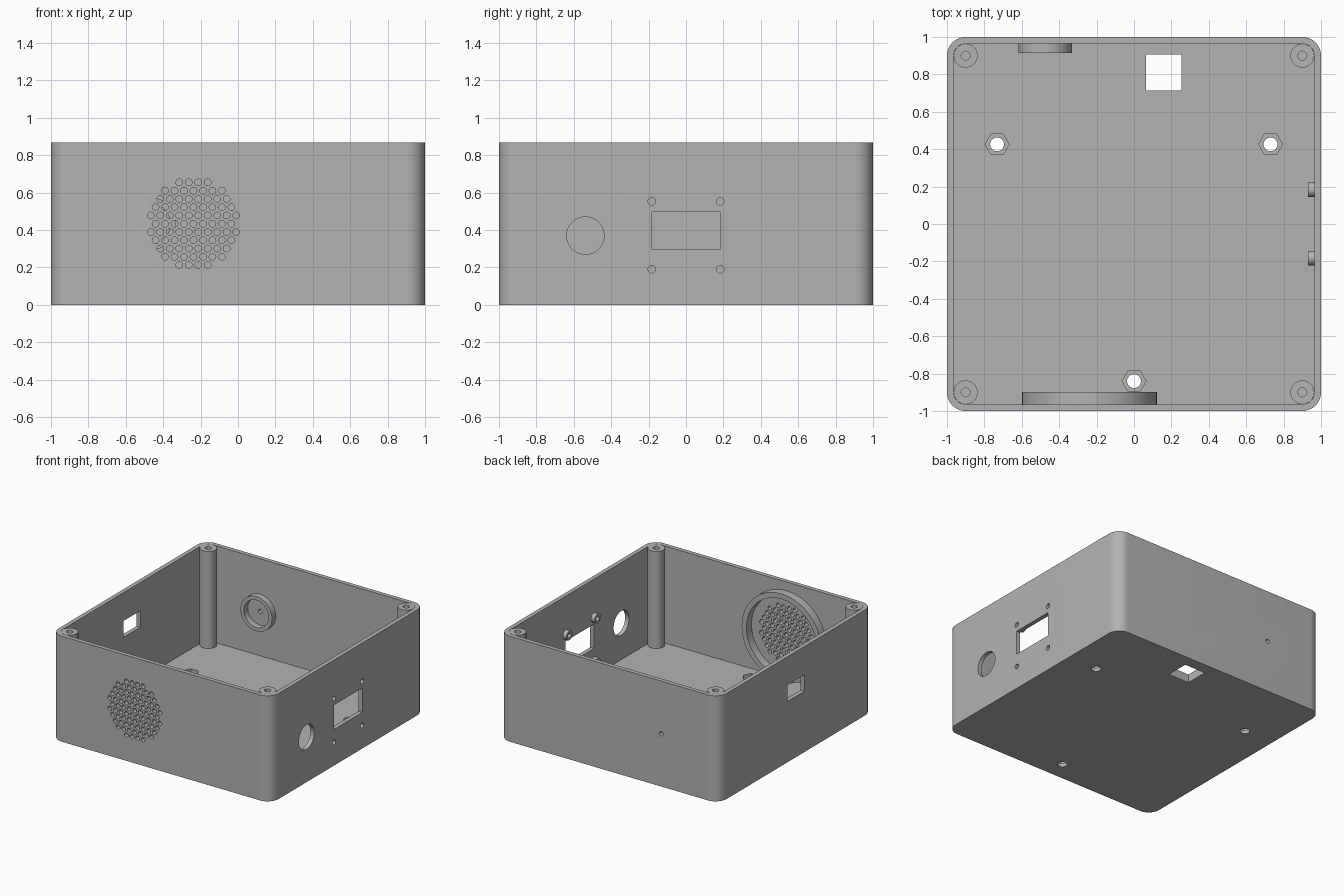
import bpy, bmesh, math
from mathutils import Matrix, Vector

H, WALL, FLOOR, RADIUS, POST = 0.867, 0.035, 0.07, 0.1, 0.9
MID = H / 2

old = bpy.data.objects.get("Cube")
if old:
    bpy.data.objects.remove(old, do_unlink=True)

grey = bpy.data.materials.new("plain grey")
grey.use_nodes = True
colour = (0.45, 0.45, 0.45, 1)
grey.diffuse_color = colour
grey.node_tree.nodes["Principled BSDF"].inputs["Base Color"].default_value = colour

# Rotations that turn a z-axis shape onto another axis
UP = Matrix.Identity(4)
ALONG_X = Matrix.Rotation(math.pi / 2, 4, "Y")
ALONG_Y = Matrix.Rotation(-math.pi / 2, 4, "X")


def finish(name, bm):
    bmesh.ops.recalc_face_normals(bm, faces=bm.faces)
    mesh = bpy.data.meshes.new(name)
    bm.to_mesh(mesh)
    bm.free()
    mesh.materials.append(grey)
    obj = bpy.data.objects.new(name, mesh)
    bpy.context.collection.objects.link(obj)
    return obj


def smooth(obj):
    bpy.ops.object.select_all(action="DESELECT")
    obj.select_set(True)
    bpy.context.view_layer.objects.active = obj
    bpy.ops.object.shade_smooth_by_angle(angle=math.radians(30))


def add_rod(bm, centre, turn, radius, length, sides=32, twist=0):
    place = Matrix.Translation(centre) @ turn @ Matrix.Rotation(twist, 4, "Z")
    bmesh.ops.create_cone(bm, cap_ends=True, segments=sides, radius1=radius,
                          radius2=radius, depth=length, matrix=place)


def add_block(bm, centre, size):
    place = Matrix.Translation(centre) @ Matrix.Diagonal((*size, 1))
    bmesh.ops.create_cube(bm, size=1, matrix=place)


def rounded_block(name, half, radius, z0, z1):
    bm = bmesh.new()
    ring = []
    steps = 12
    for corner, (sx, sy) in enumerate(((1, 1), (-1, 1), (-1, -1), (1, -1))):
        for i in range(steps + 1):
            a = (corner + i / steps) * math.pi / 2
            ring.append(bm.verts.new((sx * (half - radius) + radius * math.cos(a),
                                      sy * (half - radius) + radius * math.sin(a), z0)))
    face = bm.faces.new(ring)
    out = bmesh.ops.extrude_face_region(bm, geom=[face])["geom"]
    bmesh.ops.translate(bm, vec=(0, 0, z1 - z0),
                        verts=[v for v in out if isinstance(v, bmesh.types.BMVert)])
    return finish(name, bm)


def lathe(name, profile, centre, turn=UP, sides=48):
    bm = bmesh.new()
    verts = [bm.verts.new((r, 0, z)) for r, z in profile]
    edges = [bm.edges.new((a, b)) for a, b in zip(verts, verts[1:])]
    if profile[0][0] > 0:
        edges.append(bm.edges.new((verts[-1], verts[0])))
    bmesh.ops.spin(bm, geom=verts + edges, axis=(0, 0, 1), cent=(0, 0, 0),
                   angle=math.tau, steps=sides)
    bmesh.ops.remove_doubles(bm, verts=bm.verts, dist=0.0001)
    bm.transform(Matrix.Translation(centre) @ turn)
    obj = finish(name, bm)
    smooth(obj)
    return obj


def tube(name, outer, inner, length, centre, turn):
    h = length / 2
    return lathe(name, [(inner, -h), (outer, -h), (outer, h), (inner, h)], centre, turn)


def cut(obj, cutter):
    mod = obj.modifiers.new("cut", "BOOLEAN")
    mod.operation, mod.solver, mod.object = "DIFFERENCE", "EXACT", cutter
    bpy.context.view_layer.objects.active = obj
    bpy.ops.object.modifier_apply(modifier=mod.name)
    bpy.data.objects.remove(cutter, do_unlink=True)


# Open box with rounded corners
shell = rounded_block("case_shell", 1, RADIUS, 0, H)
cut(shell, rounded_block("cavity", 1 - WALL, RADIUS - WALL, FLOOR, H + 0.1))

# Openings through walls and floor
holes = bmesh.new()
thick = 0.12
side_x = 1 - WALL / 2
screws = [(y, z) for y in (-0.183, 0.183) for z in (0.19, 0.553)]
for y, z in screws:
    add_rod(holes, (side_x, y, z), ALONG_X, 0.02, thick, 24)
add_rod(holes, (side_x, -0.538, 0.37), ALONG_X, 0.1, thick, 48)
add_block(holes, (side_x, 0, 0.397), (thick, 0.37, 0.2))
add_block(holes, (-side_x, 0, 0.567), (thick, 0.22, 0.135))
add_block(holes, (0.16, 0.81, FLOOR / 2), (0.19, 0.19, 0.2))
add_rod(holes, (-0.475, side_x, MID), ALONG_Y, 0.018, thick, 24)
mounts = ((-0.732, 0.426), (0.73, 0.426), (0, -0.84))
for x, y in mounts:
    add_rod(holes, (x, y, FLOOR / 2), UP, 0.037, 0.2)

# Speaker grille holes, in staggered rows
speaker_x = -0.238
for row, count in enumerate((4, 7, 8, 9, 10, 9, 10, 9, 8, 7, 4)):
    for i in range(count):
        x = speaker_x + (i - (count - 1) / 2) * 0.0507
        add_rod(holes, (x, -side_x, MID + (row - 5) * 0.0442), ALONG_Y, 0.018, thick, 16)
cut(shell, finish("openings", holes))

# Hexagonal nut pockets in the floor
pockets = bmesh.new()
for x, y in mounts:
    add_rod(pockets, (x, y, FLOOR), UP, 0.064, 0.08, 6, math.pi / 6)
cut(shell, finish("pockets", pockets))
smooth(shell)

# Corner screw posts with blind holes
for sx, side in ((1, "left"), (-1, "right")):
    for sy, end in ((-1, "front"), (1, "back")):
        lathe(f"{end}_{side}_post",
              [(0, FLOOR - 0.01), (0.064, FLOOR - 0.01), (0.064, H), (0.024, H),
               (0.024, H - 0.3), (0, H - 0.3)], (sx * POST, sy * POST, 0))

# Collars on the inside of the walls
inside = 1 - WALL
tube("speaker_collar", 0.361, 0.318, 0.067, (speaker_x, -inside + 0.033, MID), ALONG_Y)
tube("back_collar", 0.143, 0.112, 0.05, (-0.475, inside - 0.025, MID), ALONG_Y)
for n, (y, z) in enumerate(screws):
    tube(f"screw_boss_{n + 1}", 0.038, 0.02, 0.034, (inside - 0.017, y, z), ALONG_X)
